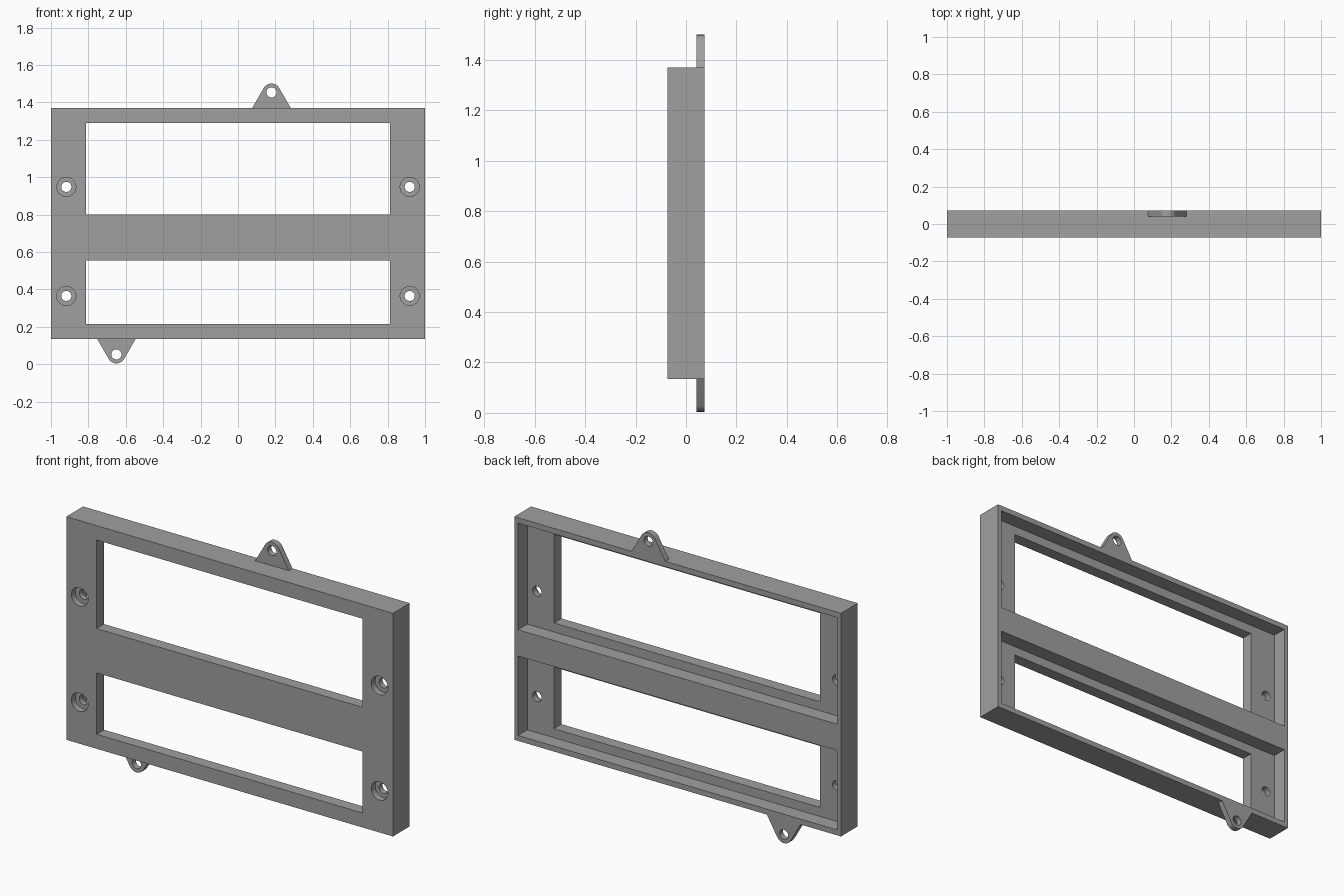
import bpy
import bmesh
import math
from mathutils import Matrix, Vector

cube = bpy.data.objects.get("Cube")
if cube:
    bpy.data.objects.remove(cube, do_unlink=True)

grey = bpy.data.materials.new("plain_grey")
grey.use_nodes = True
colour = (0.35, 0.35, 0.35, 1)
grey.diffuse_color = colour
grey.node_tree.nodes["Principled BSDF"].inputs["Base Color"].default_value = colour

# Main dimensions
FRONT, BACK, FLOOR = -0.0735, 0.0735, -0.008
BOTTOM, TOP = 0.135, 1.37
TAB_FRONT, HOLE = 0.041, 0.027


def finish(name, bm):
    bmesh.ops.recalc_face_normals(bm, faces=bm.faces)
    mesh = bpy.data.meshes.new(name)
    bm.to_mesh(mesh)
    bm.free()
    mesh.materials.append(grey)
    obj = bpy.data.objects.new(name, mesh)
    bpy.context.collection.objects.link(obj)
    return obj


def box(name, x, y0, y1, z0, z1):
    """Box spanning -x to x, y0 to y1 and z0 to z1."""
    bm = bmesh.new()
    bmesh.ops.create_cube(bm, size=1)
    bmesh.ops.scale(bm, vec=(2 * x, y1 - y0, z1 - z0), verts=bm.verts)
    bmesh.ops.translate(bm, vec=(0, (y0 + y1) / 2, (z0 + z1) / 2), verts=bm.verts)
    return finish(name, bm)


def rod(name, x, z, radius, y0, y1):
    """Cylinder along y."""
    bm = bmesh.new()
    place = Matrix.Translation((x, (y0 + y1) / 2, z)) @ Matrix.Rotation(math.pi / 2, 4, "X")
    bmesh.ops.create_cone(bm, cap_ends=True, segments=48, radius1=radius,
                          radius2=radius, depth=y1 - y0, matrix=place)
    return finish(name, bm)


def cut(obj, cutters):
    """Subtract each cutter, bake the result and remove the cutters."""
    for c in cutters:
        c.hide_render = True
        mod = obj.modifiers.new(c.name, "BOOLEAN")
        mod.operation, mod.solver, mod.object = "DIFFERENCE", "EXACT", c
    graph = bpy.context.evaluated_depsgraph_get()
    baked = bpy.data.meshes.new_from_object(obj.evaluated_get(graph))
    obj.modifiers.clear()
    obj.data = baked
    for c in cutters:
        bpy.data.objects.remove(c, do_unlink=True)
    baked.materials.clear()
    baked.materials.append(grey)
    bpy.ops.object.select_all(action="DESELECT")
    obj.select_set(True)
    bpy.context.view_layer.objects.active = obj
    bpy.ops.object.shade_smooth_by_angle(angle=math.radians(25))


# Frame with two windows, each recessed from the back
frame = box("frame", 1, FRONT, BACK, BOTTOM, TOP)
cutters = []
for z0, z1 in ((0.215, 0.555), (0.80, 1.29)):
    cutters.append(box("window", 0.814, -1, 1, z0, z1))
    cutters.append(box("recess", 0.977, FLOOR, 1, z0 - 0.05, z1 + 0.05))

# Counterbored screw holes
for x in (-0.918, 0.918):
    for z in (0.365, 0.948):
        cutters.append(rod("screw_hole", x, z, HOLE, -1, 1))
        cutters.append(rod("counterbore", x, z, 0.051, -1, FRONT + 0.035))
cut(frame, cutters)


def tab(name, x, edge, up):
    """Rounded triangular ear standing on a frame edge; up is 1 or -1."""
    rise, radius, half = 0.083, 0.0475, 0.103
    outline = [(-half, 0), (half, 0)]
    for i in range(17):
        a = math.radians(30 + 120 * i / 16)
        outline.append((radius * math.cos(a), rise + radius * math.sin(a)))
    bm = bmesh.new()
    face = bm.faces.new([bm.verts.new((x + u, TAB_FRONT, edge + up * v)) for u, v in outline])
    solid = bmesh.ops.extrude_face_region(bm, geom=[face])
    moved = [g for g in solid["geom"] if isinstance(g, bmesh.types.BMVert)]
    bmesh.ops.translate(bm, vec=Vector((0, BACK - TAB_FRONT, 0)), verts=moved)
    ear = finish(name, bm)
    cut(ear, [rod("tab_hole", x, edge + up * rise, HOLE, -1, 1)])


tab("upper_mounting_tab", 0.179, TOP, 1)
tab("lower_mounting_tab", -0.65, BOTTOM, -1)
